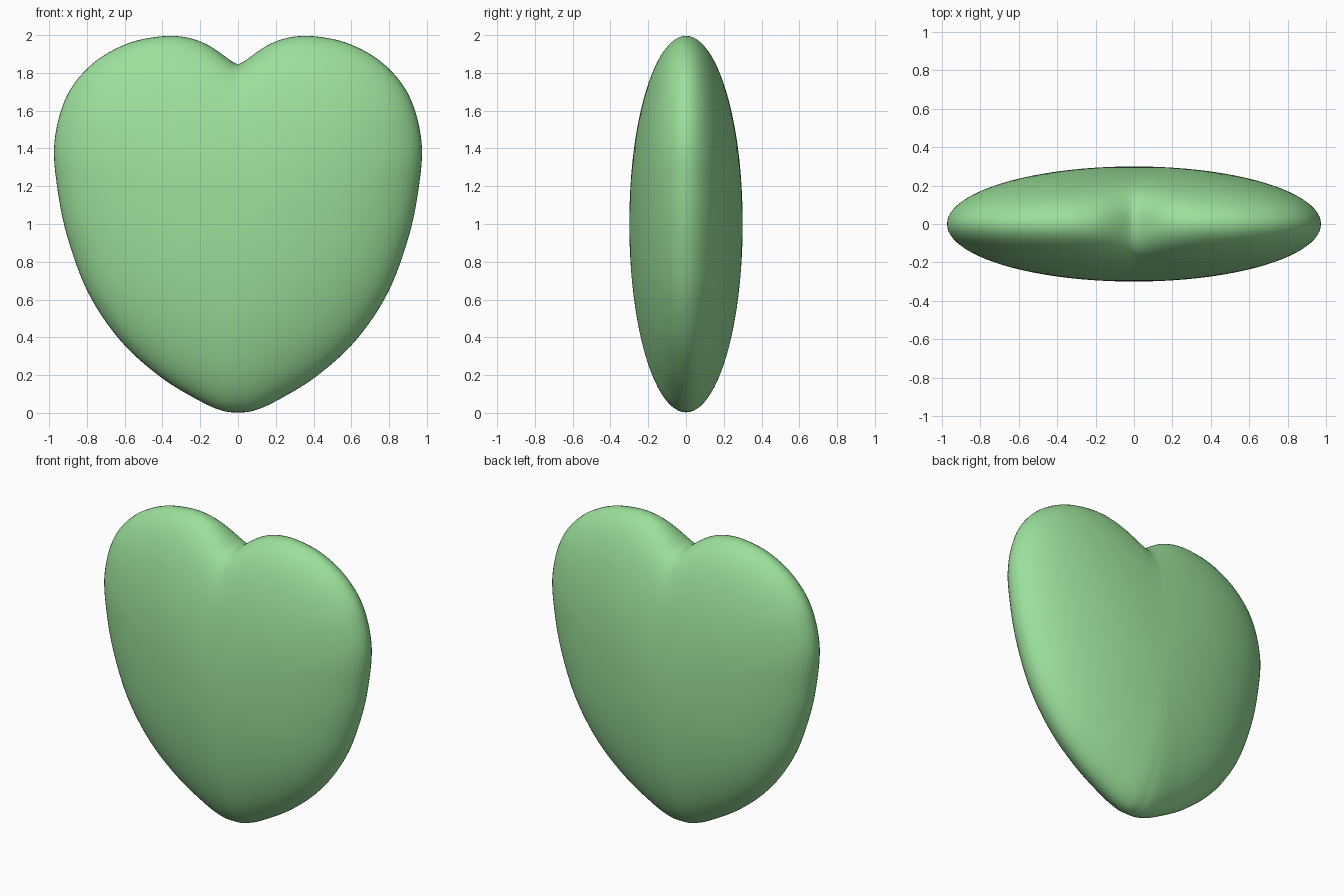
import bpy, bmesh, math
from mathutils import Vector

if "Cube" in bpy.data.objects:
    bpy.data.objects.remove(bpy.data.objects["Cube"])

# Half outline of the heart (x, z), top to bottom, before the notch is pressed in
HALF = [(0, 2.015), (0.2, 2.015), (0.4, 2.0), (0.6, 1.95), (0.78, 1.84), (0.91, 1.67),
        (0.972, 1.43), (0.955, 1.18), (0.90, 0.92), (0.79, 0.63), (0.62, 0.38),
        (0.41, 0.19), (0.2, 0.062), (0.08, 0.011), (0, 0.003)]
DEPTH, RINGS, STEPS = 0.30, 48, 8


def smooth_outline():
    pts = [Vector(p) for p in HALF] + [Vector((-x, z)) for x, z in HALF[-2:0:-1]]
    n, out = len(pts), []
    for i in range(n):
        a, b, c, d = (pts[(i + k) % n] for k in (-1, 0, 1, 2))
        for j in range(STEPS):
            t = j / STEPS
            out.append(0.5 * (2 * b + (c - a) * t + (2 * a - 5 * b + 4 * c - d) * t * t
                              + (3 * b - a - 3 * c + d) * t ** 3))
    return out


def place(p, s, y):
    # Shrink the outline towards the middle, then press the notch into the top
    x, z = p.x * s, 1 + (p.y - 1) * s
    if z > 1:
        z -= 0.165 * (s * (z - 1)) ** 2 * math.exp(-(abs(x) / 0.17) ** 1.4)
    return (x, y, z)


# Heart body: elliptical stack of outlines from front to back
outline = smooth_outline()
bm = bmesh.new()
front = bm.verts.new((0, -DEPTH, 1))
back = bm.verts.new((0, DEPTH, 1))
rings = []
for i in range(1, RINGS):
    a = math.pi * i / RINGS
    rings.append([bm.verts.new(place(p, math.sin(a), -DEPTH * math.cos(a))) for p in outline])
n = len(outline)
for k in range(n):
    m = (k + 1) % n
    bm.faces.new((front, rings[0][k], rings[0][m]))
    bm.faces.new((back, rings[-1][m], rings[-1][k]))
    for r, q in zip(rings, rings[1:]):
        bm.faces.new((r[k], q[k], q[m], r[m]))
bmesh.ops.recalc_face_normals(bm, faces=bm.faces)
for f in bm.faces:
    f.smooth = True
mesh = bpy.data.meshes.new("heart_body")
bm.to_mesh(mesh)
bm.free()
heart = bpy.data.objects.new("heart_body", mesh)
bpy.context.collection.objects.link(heart)

mat = bpy.data.materials.new("green")
mat.diffuse_color = (0.33, 0.75, 0.33, 1)
mat.use_nodes = True
mat.node_tree.nodes["Principled BSDF"].inputs["Base Color"].default_value = mat.diffuse_color
mesh.materials.append(mat)
